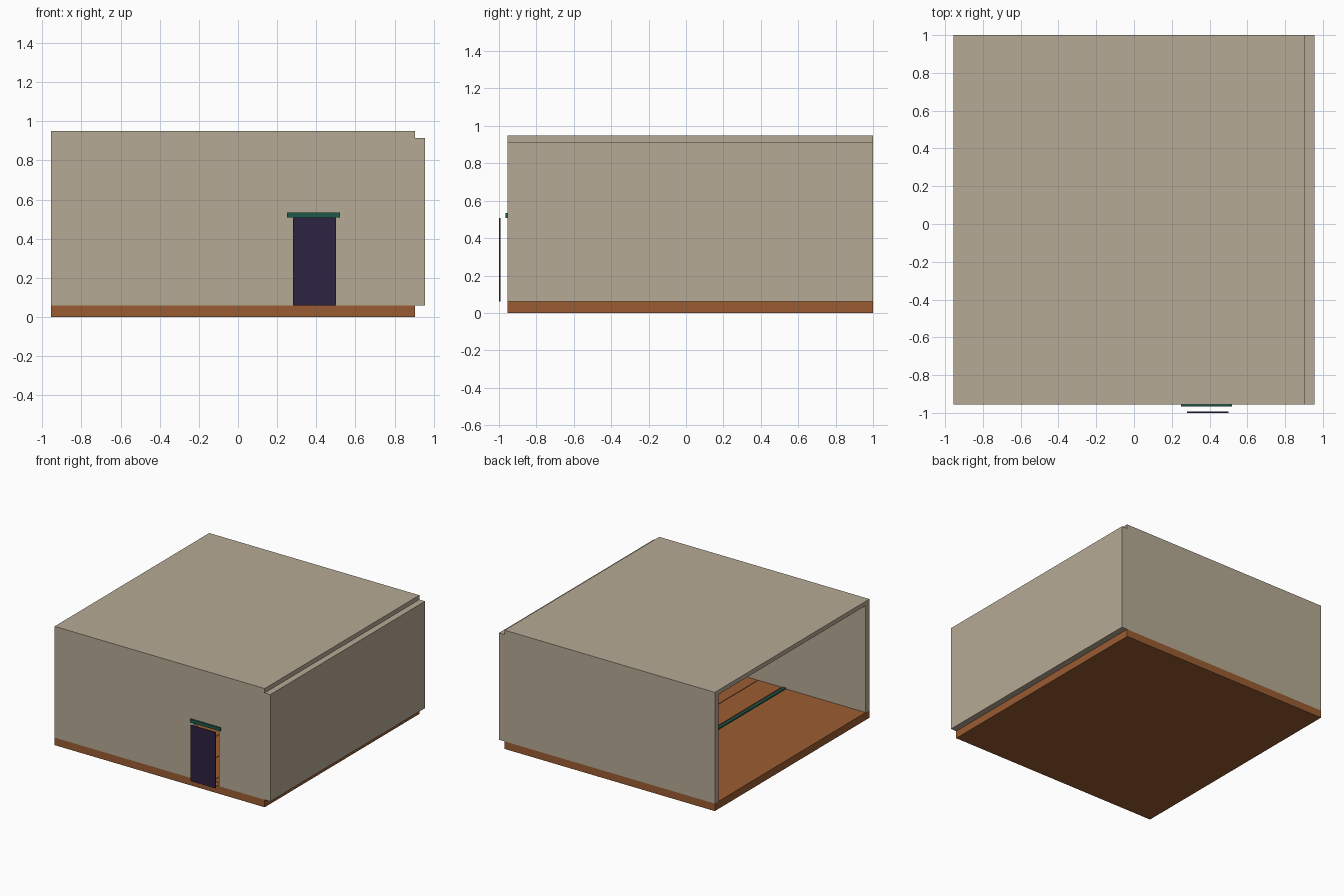
import bpy
import bmesh

if "Cube" in bpy.data.objects:
    bpy.data.objects.remove(bpy.data.objects["Cube"])


def material(name, rgb):
    m = bpy.data.materials.new(name)
    m.diffuse_color = (*rgb, 1)
    m.use_nodes = True
    m.node_tree.nodes["Principled BSDF"].inputs["Base Color"].default_value = m.diffuse_color
    return m


STONE = material("warm beige", (0.468, 0.402, 0.301))
WOOD = material("orange brown", (0.323, 0.107, 0.032))
DOOR = material("dark purple", (0.027, 0.016, 0.054))
TEAL = material("dark teal", (0.013, 0.102, 0.070))


def box(name, x, y, z, mat=None):
    """Axis-aligned box given as three (min, max) ranges."""
    me = bpy.data.meshes.new(name)
    bm = bmesh.new()
    bmesh.ops.create_cube(bm, size=1)
    for v in bm.verts:
        v.co = [r[0] + (c + 0.5) * (r[1] - r[0]) for c, r in zip(v.co, (x, y, z))]
    bm.to_mesh(me)
    bm.free()
    ob = bpy.data.objects.new(name, me)
    bpy.context.collection.objects.link(ob)
    if mat:
        me.materials.append(mat)
    return ob


def cut(target, cutter):
    mod = target.modifiers.new("cut", 'BOOLEAN')
    mod.operation = 'DIFFERENCE'
    mod.solver = 'EXACT'
    mod.object = cutter
    cutter.hide_render = True
    cutter.hide_set(True)


# Floor slab
box("floor", (-0.955, 0.905), (-0.955, 1), (0, 0.06), WOOD)

# Front wall, back wall and roof in one shell, open on the left, with a doorway
shell = box("walls_and_roof", (-0.955, 0.905), (-0.955, 1), (0.06, 0.95), STONE)
cut(shell, box("room_cutter", (-1.2, 1.2), (-0.908, 0.953), (-0.2, 0.915)))
cut(shell, box("doorway_cutter", (0.28, 0.5), (-1.2, -0.7), (-0.2, 0.51)))

# Right wall, set outside the floor edge and lower than the roof
box("right_wall", (0.905, 0.955), (-0.955, 1), (0.06, 0.915), STONE)

# Door panel standing just in front of the doorway, and its lintel
box("door", (0.28, 0.5), (-1, -0.993), (0.06, 0.508), DOOR)
box("door_lintel", (0.25, 0.52), (-0.965, -0.955), (0.508, 0.535), TEAL)

# Floor boards laid across the inner part of the room, with a trim strip
for i in range(5):
    x0 = -0.21 + 0.21 * i
    box("floor_board", (x0, min(x0 + 0.204, 0.905)), (-0.908, 0.953), (0.06, 0.064), WOOD)
box("floor_trim", (-0.25, -0.225), (-0.908, 0.953), (0.06, 0.07), TEAL)
